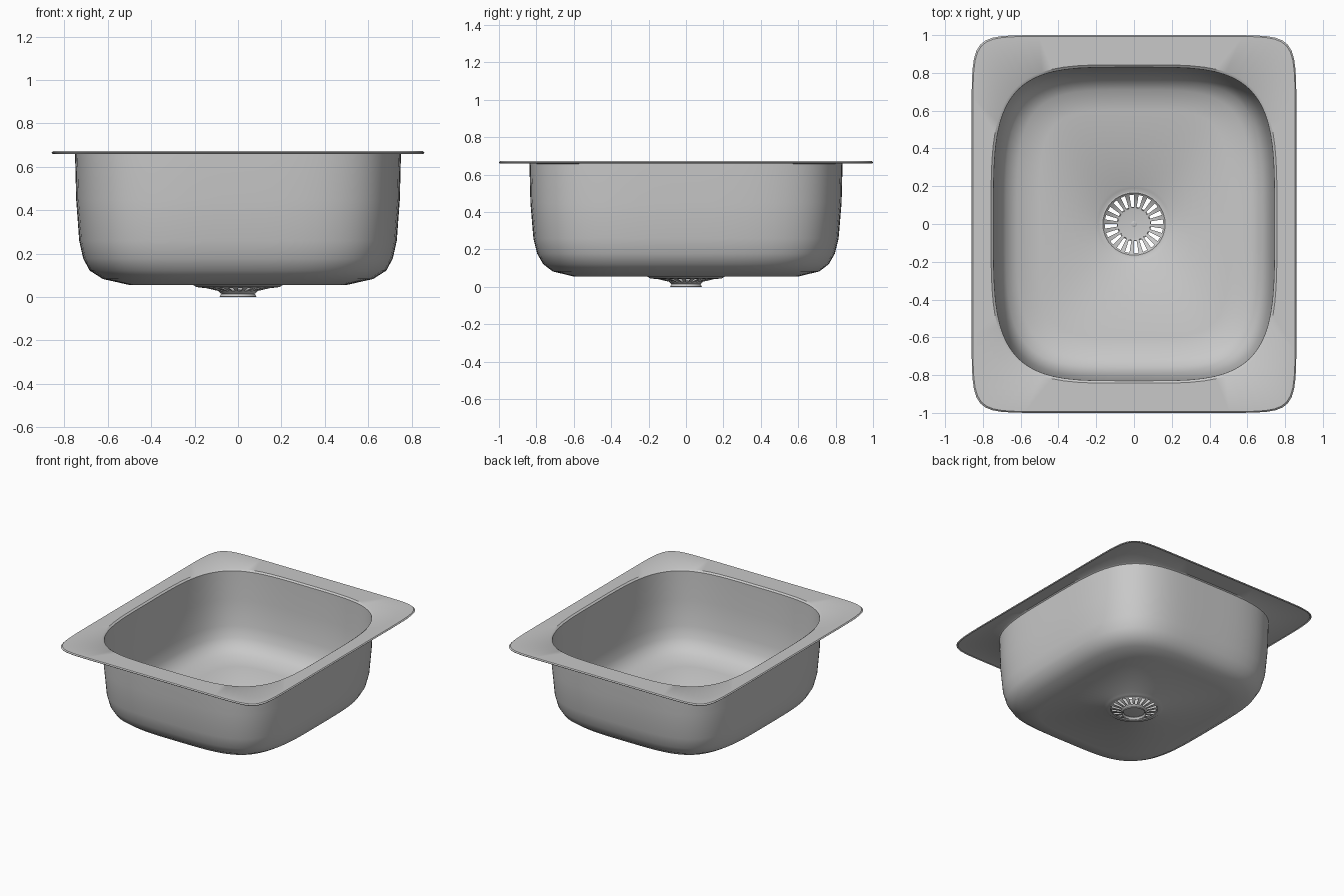
import bpy, bmesh, math

cube = bpy.data.objects.get("Cube")
if cube:
    bpy.data.objects.remove(cube, do_unlink=True)

steel = bpy.data.materials.new("brushed_steel")
steel.use_nodes = True
COLOUR = (0.58, 0.58, 0.58, 1)
steel.diffuse_color = COLOUR
steel.node_tree.nodes["Principled BSDF"].inputs["Base Color"].default_value = COLOUR


def outline(a, b, z, n, count, warp):
    """Superellipse ring; warp gathers points at the corners."""
    pts = []
    for i in range(count):
        t = 2 * math.pi * i / count
        t += warp * math.sin(4 * t)
        c, s = math.cos(t), math.sin(t)
        r = (abs(c) ** n + abs(s) ** n) ** (-1 / n)
        pts.append((a * r * c, b * r * s, z))
    return pts


def loft(name, rings, count, warp=0, thickness=0, slot_band=None, cap=False):
    """Skin rings from the outside in; one band may lose every other face."""
    bm = bmesh.new()
    loops = [[bm.verts.new(p) for p in outline(*ring, count, warp)] for ring in rings]
    for k in range(len(loops) - 1):
        for i in range(count):
            if k == slot_band and i % 2 == 0:
                continue
            j = (i + 1) % count
            bm.faces.new((loops[k][i], loops[k][j], loops[k + 1][j], loops[k + 1][i]))
    if cap:
        bm.faces.new(loops[-1])
    mesh = bpy.data.meshes.new(name)
    bm.to_mesh(mesh)
    bm.free()
    mesh.materials.append(steel)
    obj = bpy.data.objects.new(name, mesh)
    bpy.context.collection.objects.link(obj)
    bpy.ops.object.select_all(action='DESELECT')
    obj.select_set(True)
    bpy.context.view_layer.objects.active = obj
    if thickness:
        mod = obj.modifiers.new("sheet_thickness", 'SOLIDIFY')
        mod.thickness = thickness
        mod.offset = -1
        bpy.ops.object.modifier_apply(modifier=mod.name)
    bpy.ops.object.shade_smooth_by_angle(angle=math.radians(35))
    return obj


def circles(profile):
    return [(r, r, z, 2) for r, z in profile]


# Pressed sheet: rim, wall, rounded base and recessed drain seat
loft("sink_bowl", [
    (0.86, 1.0, 0.665, 13), (0.853, 0.993, 0.672, 13),
    (0.757, 0.843, 0.672, 4), (0.744, 0.83, 0.662, 4),
    (0.738, 0.824, 0.45, 4), (0.724, 0.808, 0.26, 4),
    (0.706, 0.788, 0.18, 4), (0.678, 0.758, 0.127, 4),
    (0.62, 0.71, 0.09, 4), (0.5, 0.6, 0.063, 4.5),
    (0.205, 0.205, 0.063, 2), (0.19, 0.19, 0.053, 2), (0.163, 0.163, 0.05, 2),
], 96, warp=0.14, thickness=0.008)

# Slotted dish with a solid centre
loft("drain_strainer", circles([
    (0.172, 0.056), (0.165, 0.056), (0.155, 0.046), (0.085, 0.03), (0.075, 0.028),
]), 40, thickness=0.004, slot_band=2, cap=True)

# Flared collar under the strainer
loft("drain_collar", circles([(0.088, 0.029), (0.073, 0.015), (0.082, 0.0)]),
     40, thickness=0.004)

# Small centre rivet
loft("strainer_rivet", circles([(0.016, 0.028), (0.016, 0.031), (0.012, 0.033)]),
     16, cap=True)
